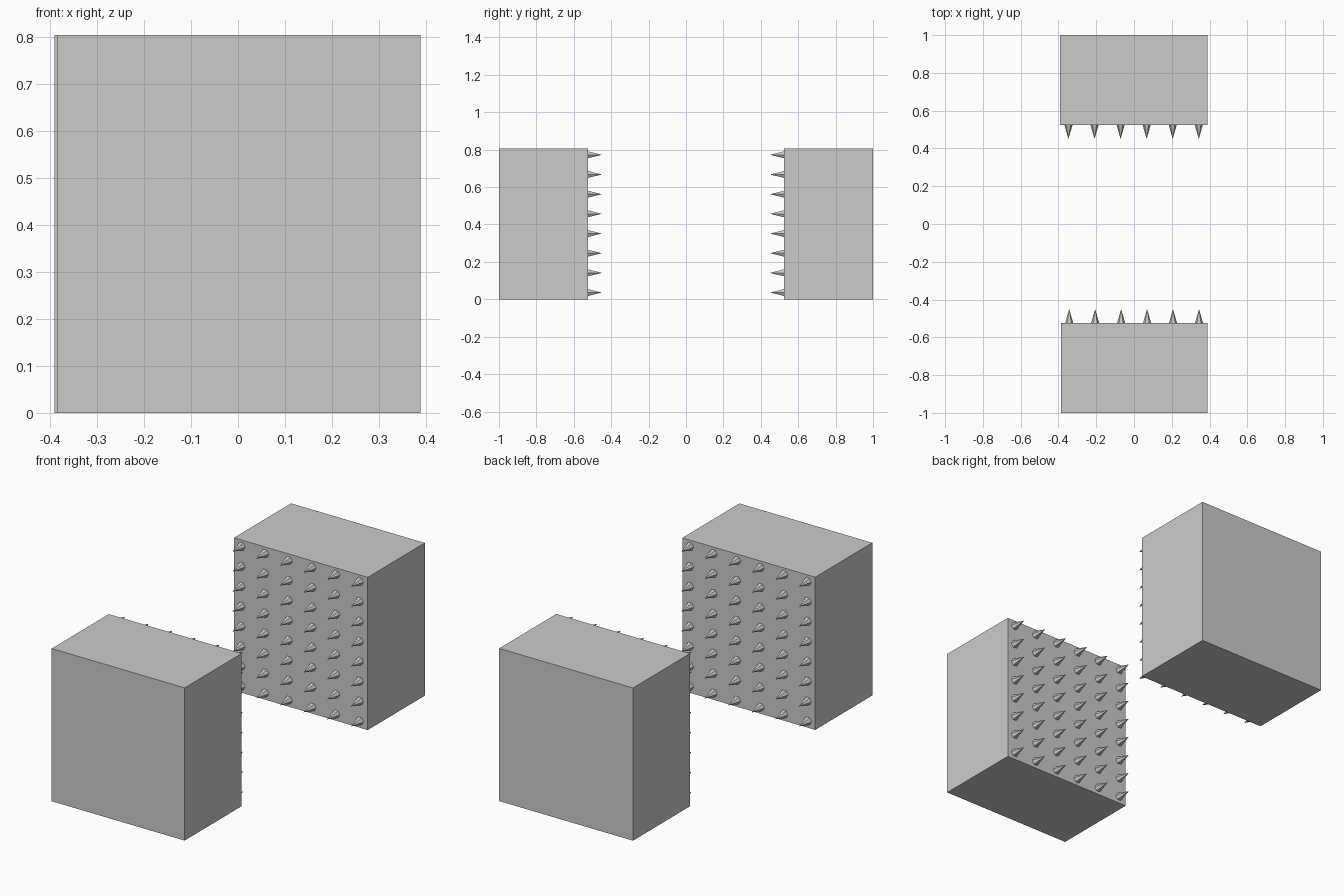
import bpy, bmesh
from math import cos, sin, pi

if "Cube" in bpy.data.objects:
    bpy.data.objects.remove(bpy.data.objects["Cube"])

WALL, TIP, HEIGHT = 0.525, 0.45, 0.805
COLS, ROWS, SIDES, RADIUS = 6, 8, 6, 0.0215


def finish(bm, name):
    bmesh.ops.recalc_face_normals(bm, faces=bm.faces)
    mesh = bpy.data.meshes.new(name)
    bm.to_mesh(mesh)
    bm.free()
    bpy.context.collection.objects.link(bpy.data.objects.new(name, mesh))


def block(name, x0, x1, side):
    bm = bmesh.new()
    bmesh.ops.create_cube(bm, size=1)
    for v in bm.verts:
        v.co.x = x1 if v.co.x > 0 else x0
        v.co.y = side * (1 if v.co.y > 0 else WALL)
        v.co.z = HEIGHT if v.co.z > 0 else 0
    finish(bm, name)


def spikes(name, x0, x1, side):
    bm = bmesh.new()
    for c in range(COLS):
        for r in range(ROWS):
            x = x0 + (x1 - x0) * c / (COLS - 1)
            z = 0.036 + 0.1052 * r
            tip = bm.verts.new((x, side * TIP, z))
            ring = [bm.verts.new((x + RADIUS * cos(2 * pi * i / SIDES), side * WALL,
                                  z + RADIUS * sin(2 * pi * i / SIDES)))
                    for i in range(SIDES)]
            bm.faces.new(ring)
            for i in range(SIDES):
                bm.faces.new((ring[i], ring[(i + 1) % SIDES], tip))
    finish(bm, name)


# Two facing blocks
block("front_block", -0.386, 0.389, -1)
block("back_block", -0.391, 0.389, 1)

# Grid of six-sided spikes on each inner wall
spikes("front_spikes", -0.343, 0.344, -1)
spikes("back_spikes", -0.347, 0.343, 1)
